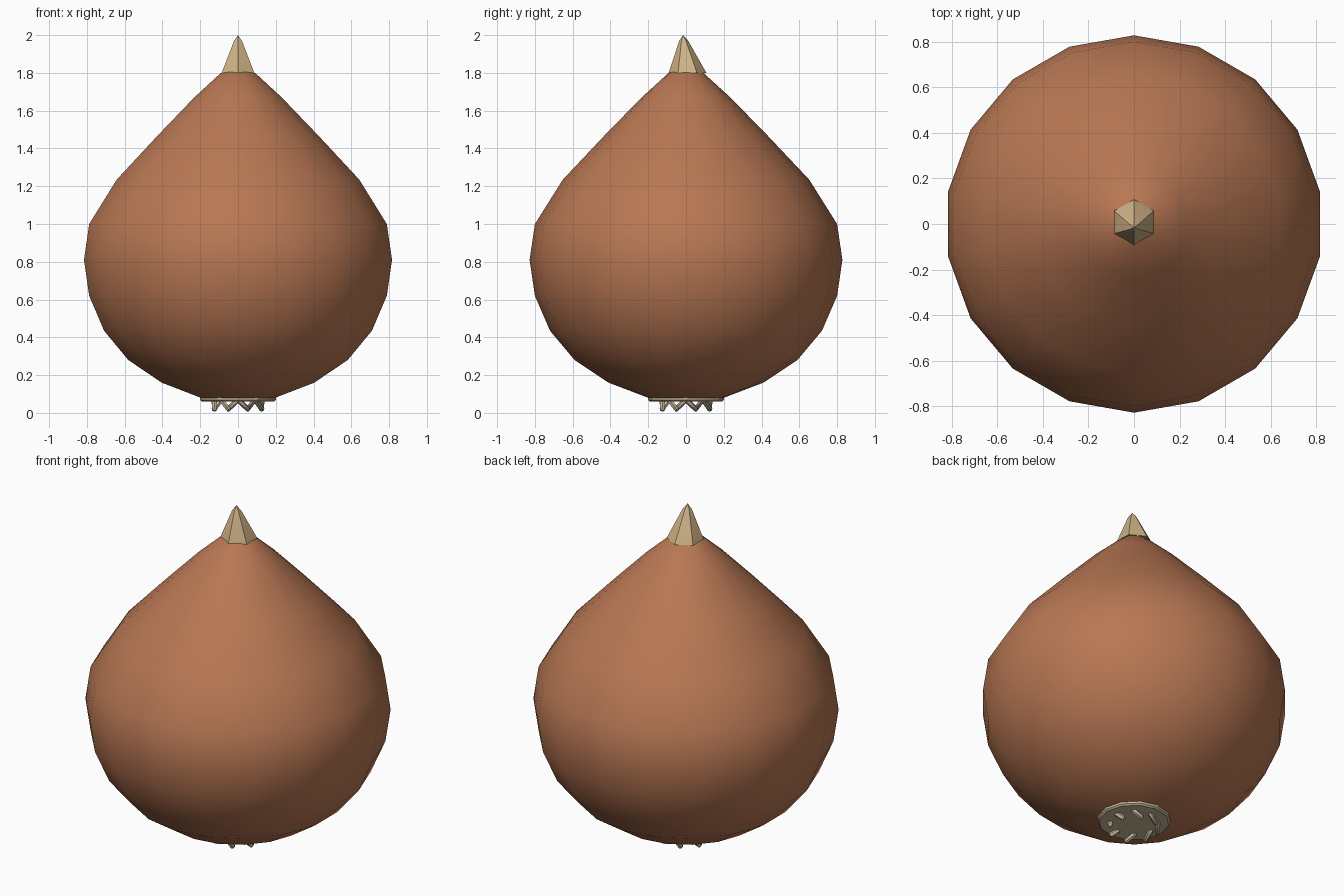
import bpy, bmesh, math
from mathutils import Vector

old = bpy.data.objects.get("Cube")
if old:
    bpy.data.objects.remove(old, do_unlink=True)


def material(name, rgb):
    mat = bpy.data.materials.new(name)
    mat.use_nodes = True
    mat.diffuse_color = (*rgb, 1)
    mat.node_tree.nodes["Principled BSDF"].inputs["Base Color"].default_value = (*rgb, 1)
    return mat


brown = material("onion brown", (0.48, 0.185, 0.087))
straw = material("dry straw", (0.62, 0.45, 0.24))
root_tan = material("root tan", (0.58, 0.48, 0.33))


def lathe(name, rings, sides, mat, angle, start=math.pi / 2):
    """Stack rings of (radius, z, y offset) and bridge them; zero radius makes a pole."""
    bm = bmesh.new()
    loops = []
    for r, z, oy in rings:
        if r == 0:
            loops.append([bm.verts.new((0, oy, z))] * sides)
        else:
            loops.append([bm.verts.new((r * math.cos(start + math.tau * i / sides),
                                        r * math.sin(start + math.tau * i / sides) + oy, z))
                          for i in range(sides)])
    for a, b in zip(loops, loops[1:]):
        for i in range(sides):
            j = (i + 1) % sides
            bm.faces.new(list(dict.fromkeys((a[i], a[j], b[j], b[i]))))
    bmesh.ops.recalc_face_normals(bm, faces=bm.faces)
    mesh = bpy.data.meshes.new(name)
    bm.to_mesh(mesh)
    bm.free()
    mesh.materials.append(mat)
    obj = bpy.data.objects.new(name, mesh)
    bpy.context.collection.objects.link(obj)
    bpy.ops.object.select_all(action="DESELECT")
    obj.select_set(True)
    bpy.context.view_layer.objects.active = obj
    bpy.ops.object.shade_smooth_by_angle(angle=math.radians(angle))
    return obj


# Bulb
lathe("bulb", [(0, 0.07, 0), (0.2, 0.08, 0), (0.41, 0.16, 0), (0.59, 0.28, 0),
               (0.72, 0.435, 0), (0.80, 0.62, 0), (0.828, 0.81, 0), (0.80, 1.0, 0),
               (0.652, 1.235, 0), (0.435, 1.465, 0), (0.235, 1.67, 0),
               (0.092, 1.8, 0), (0, 1.83, 0)], 18, brown, 60)

# Dry tip on the neck
lathe("dry_tip", [(0, 1.8, 0.008), (0.1, 1.8, 0.008), (0.024, 1.97, -0.012),
                  (0, 2.0, -0.015)], 6, straw, 40)

# Root plate under the bulb
lathe("root_plate", [(0, 0.06, 0), (0.19, 0.06, 0), (0.2, 0.068, 0), (0.2, 0.082, 0),
                     (0, 0.085, 0)], 12, root_tan, 30)

# Short roots leaning around the ring
COUNT = 8
for k in range(COUNT):
    a = math.tau * (k + 0.3) / COUNT
    out = Vector((math.cos(a), math.sin(a), 0))
    side = Vector((-out.y, out.x, 0))
    top = out * 0.125 - side * 0.025 + Vector((0, 0, 0.065))
    tip = out * 0.135 + side * 0.03 + Vector((0, 0, 0.013))
    root = lathe(f"root_{k + 1}", [(0, -0.5, 0), (0.014, -0.5, 0), (0.014, 0.42, 0),
                                   (0, 0.5, 0)], 6, root_tan, 50)
    axis = tip - top
    root.rotation_euler = axis.to_track_quat("Z", "Y").to_euler()
    root.scale.z = axis.length
    root.location = (top + tip) / 2
